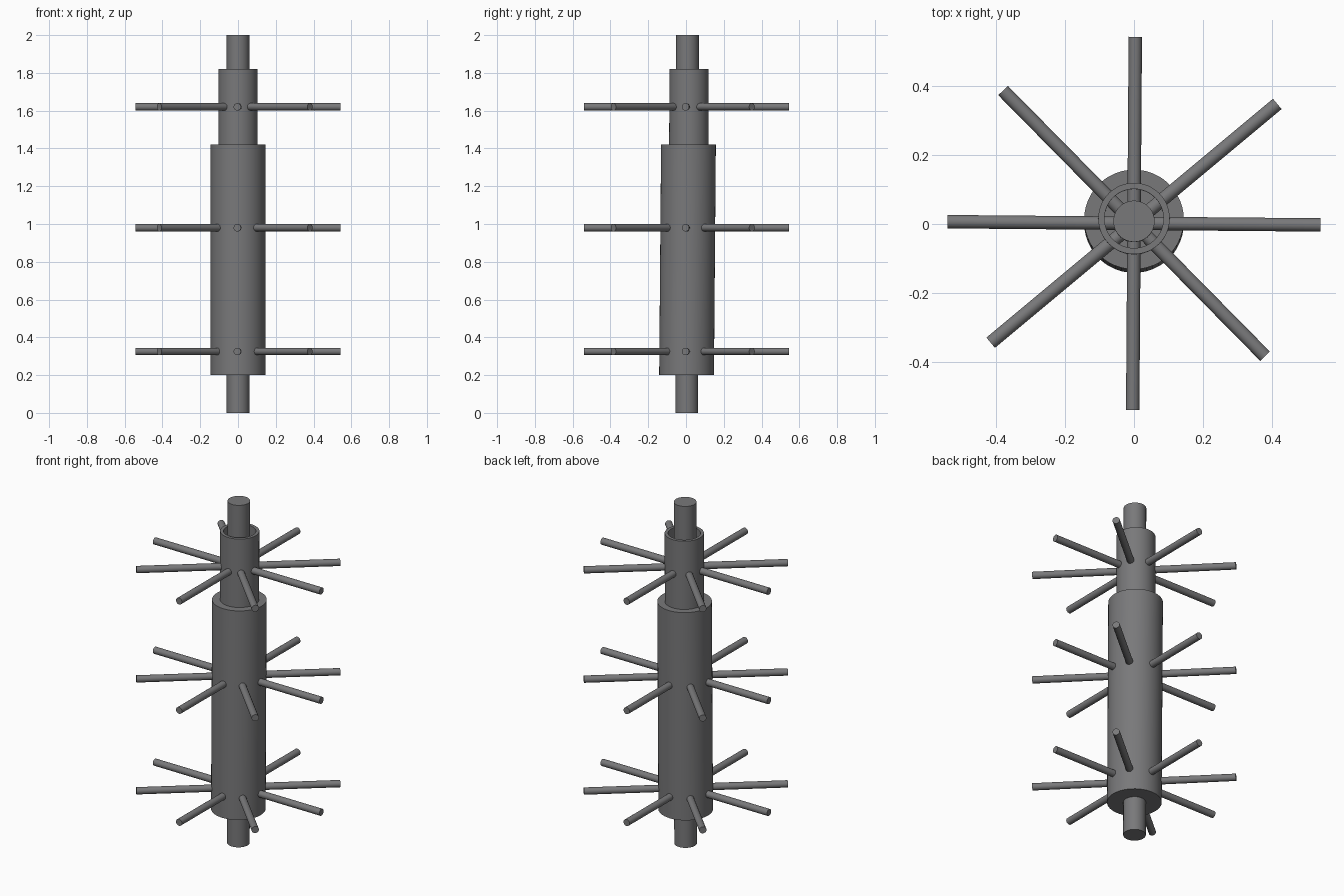
import bpy, bmesh, math
from mathutils import Vector

if "Cube" in bpy.data.objects:
    bpy.data.objects.remove(bpy.data.objects["Cube"])

metal = bpy.data.materials.new("dark_grey_metal")
metal.diffuse_color = (0.19, 0.19, 0.195, 1)
metal.use_nodes = True
metal.node_tree.nodes["Principled BSDF"].inputs["Base Color"].default_value = metal.diffuse_color

SIDES = 48


def finish(bm, name):
    bmesh.ops.recalc_face_normals(bm, faces=bm.faces)
    mesh = bpy.data.meshes.new(name)
    bm.to_mesh(mesh)
    bm.free()
    mesh.materials.append(metal)
    ob = bpy.data.objects.new(name, mesh)
    bpy.context.collection.objects.link(ob)
    bpy.ops.object.select_all(action='DESELECT')
    ob.select_set(True)
    bpy.context.view_layer.objects.active = ob
    bpy.ops.object.shade_smooth_by_angle(angle=math.radians(35))
    return ob


def turned(name, rings, closed=False):
    """Skin circles (radius, z, y offset); closed loops back to make a tube."""
    bm = bmesh.new()
    loops = []
    for r, z, y in rings:
        loops.append([bm.verts.new((r * math.cos(2 * math.pi * i / SIDES),
                                    y + r * math.sin(2 * math.pi * i / SIDES), z))
                      for i in range(SIDES)])
    pairs = list(zip(loops, loops[1:]))
    if closed:
        pairs.append((loops[-1], loops[0]))
    for a, b in pairs:
        for i in range(SIDES):
            j = (i + 1) % SIDES
            bm.faces.new((a[i], a[j], b[j], b[i]))
    if not closed:
        bm.faces.new(loops[0])
        bm.faces.new(loops[-1])
    return finish(bm, name)


def rod(name, angle, z, length=1.085, radius=0.0195):
    bm = bmesh.new()
    bmesh.ops.create_cone(bm, cap_ends=True, segments=24, radius1=radius,
                          radius2=radius, depth=length)
    ob = finish(bm, name)
    d = Vector((math.cos(angle), math.sin(angle), 0))
    ob.rotation_mode = 'QUATERNION'
    ob.rotation_quaternion = d.to_track_quat('Z', 'Y')
    ob.location = (0, 0.002, z)
    return ob


# Central shaft
turned("central_shaft", [(0.06, 0, 0.004), (0.06, 2.0, 0.008)])

# Main barrel, leaning very slightly
turned("main_barrel", [(0.145, 0.2, 0.003), (0.145, 1.42, 0.013)])

# Open upper sleeve
turned("upper_sleeve", [(0.104, 1.40, 0.015), (0.104, 1.82, 0.016),
                        (0.086, 1.82, 0.016), (0.086, 1.40, 0.015)], closed=True)

# Three tiers of four through rods
for tier, z in zip(("lower", "middle", "upper"), (0.325, 0.98, 1.62)):
    for k, deg in enumerate((-0.5, 39.8, 89.6, 134.6)):
        rod(f"{tier}_rod_{k + 1}", math.radians(deg), z)
